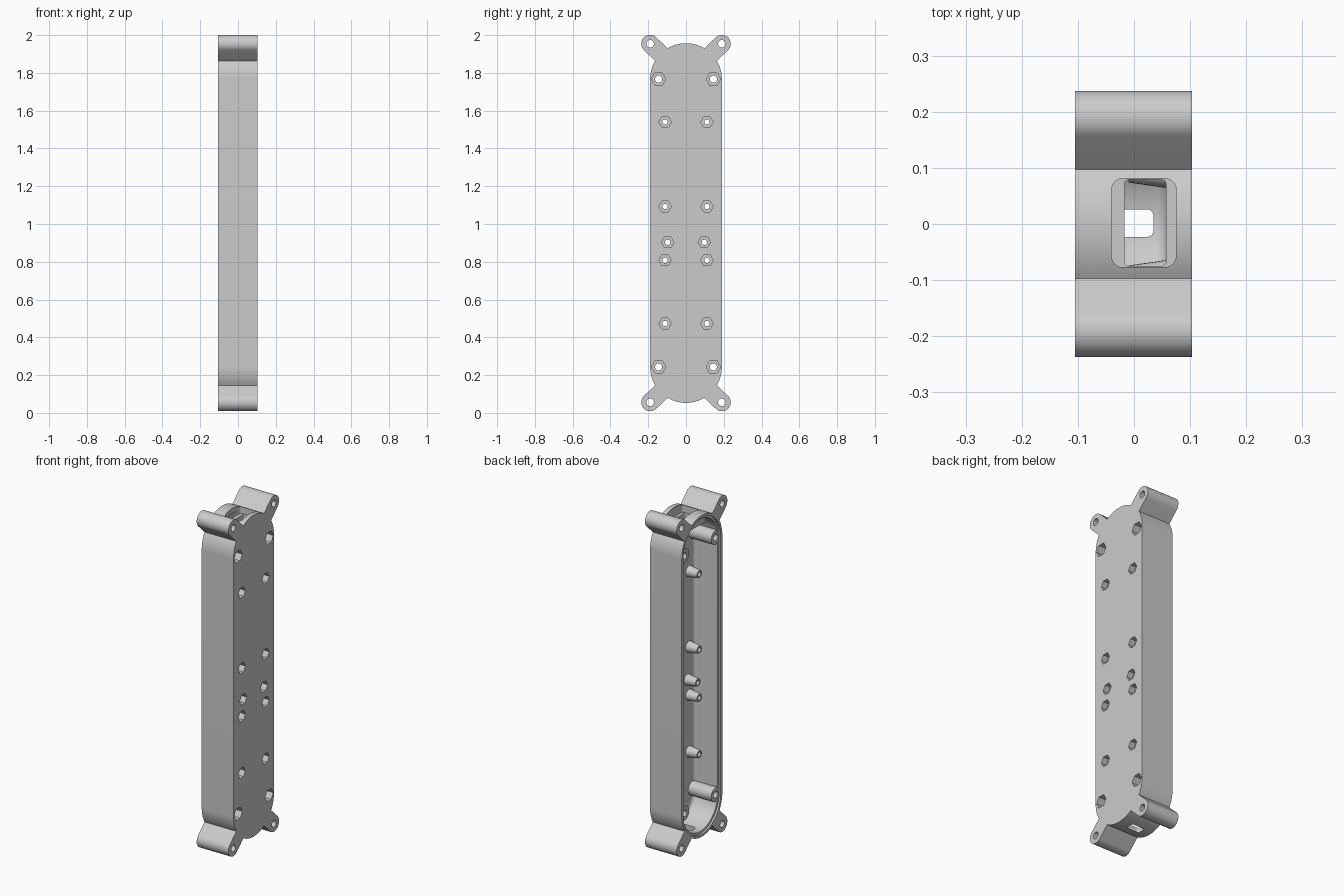
import bpy, bmesh, math

cube = bpy.data.objects.get("Cube")
if cube:
    bpy.data.objects.remove(cube, do_unlink=True)

grey = bpy.data.materials.new("light grey plastic")
grey.use_nodes = True
grey.diffuse_color = (0.6, 0.6, 0.6, 1)
grey.node_tree.nodes["Principled BSDF"].inputs["Base Color"].default_value = (0.6, 0.6, 0.6, 1)

BACK, OPEN = 0.103, -0.105        # closed face and open face along x
TOP, LOW, R = 1.767, 0.243, 0.19  # end arc centres and radius
EAR_Y, EAR_R = 0.19, 0.047
FLOOR = 0.058                     # inner face of the closed side


def arc(cy, cz, r, a0, a1, n):
    return [(cy + r * math.cos(math.radians(a0 + (a1 - a0) * i / n)),
             cz + r * math.sin(math.radians(a0 + (a1 - a0) * i / n))) for i in range(n + 1)]


def circle(cy, cz, r, n=24):
    return arc(cy, cz, r, 0, 360, n)[:-1]


def hexagon(cy, cz, r):
    # hexagon with four points per side, so it can be lofted to a circle
    c = circle(cy, cz, r, 6)
    return [(a[0] + (b[0] - a[0]) * t / 4, a[1] + (b[1] - a[1]) * t / 4)
            for a, b in zip(c, c[1:] + c[:1]) for t in range(4)]


def stadium(r):
    return arc(0, TOP, r, 0, 180, 40) + arc(0, LOW, r, 180, 360, 40)


def rounded_rect(x0, x1, y0, y1, r):
    return (arc(x1 - r, y1 - r, r, 0, 90, 6) + arc(x0 + r, y1 - r, r, 90, 180, 6)
            + arc(x0 + r, y0 + r, r, 180, 270, 6) + arc(x1 - r, y0 + r, r, 270, 360, 6))


def loft(bm, sections, axis="x"):
    """Closed solid through (position, outline) sections along an axis."""
    rings = [[bm.verts.new((p, u, v) if axis == "x" else (u, v, p)) for u, v in pts]
             for p, pts in sections]
    n = len(rings[0])
    for a, b in zip(rings, rings[1:]):
        for i in range(n):
            j = (i + 1) % n
            bm.faces.new((a[i], a[j], b[j], b[i]))
    bm.faces.new(rings[0][::-1])
    bm.faces.new(rings[-1])


def make(name, solids):
    bm = bmesh.new()
    for s in solids:
        loft(bm, *s)
    bmesh.ops.recalc_face_normals(bm, faces=bm.faces)
    me = bpy.data.meshes.new(name)
    bm.to_mesh(me)
    bm.free()
    me.materials.append(grey)
    ob = bpy.data.objects.new(name, me)
    bpy.context.collection.objects.link(ob)
    return ob


def combine(target, tool, operation):
    m = target.modifiers.new(tool.name, "BOOLEAN")
    m.operation, m.solver, m.object = operation, "EXACT", tool
    bpy.context.view_layer.objects.active = target
    bpy.ops.object.modifier_apply(modifier=m.name)
    bpy.data.objects.remove(tool, do_unlink=True)


# Outer outline: two round ends with diagonal mounting ears
gap = math.degrees(math.asin(EAR_R / R))
ear_z = TOP + 0.187
quarter = (arc(0, TOP, R, 0, 45 - gap, 10) + arc(EAR_Y, ear_z, EAR_R, -45, 135, 20)
           + arc(0, TOP, R, 45 + gap, 90, 10))
upper = quarter + [(-y, z) for y, z in quarter[-2::-1]]
lower = [(y, TOP + LOW - z) for y, z in upper[::-1]]
case = make("case", [([(OPEN, upper + lower), (BACK, upper + lower)],)])

# Hollow with a rounded floor edge, plus a shallow lid ledge
fillet = [(FLOOR - 0.022 + 0.022 * math.sin(a), stadium(0.14 + 0.022 * math.cos(a)))
          for a in [math.radians(d) for d in (0, 22.5, 45, 67.5, 90)]]
combine(case, make("cavity", [([(-0.2, stadium(0.175)), (-0.094, stadium(0.175)),
                               (-0.094, stadium(0.162))] + fillet,)]), "DIFFERENCE")

# Corner screw bosses, tapered standoffs and socket holder
boss_at = [(s * 0.145, z) for s in (-1, 1) for z in (TOP, LOW)]
post_at = [(s * y, z) for s in (-1, 1) for y, z in
           ((0.111, 1.54), (0.111, 1.093), (0.097, 0.903), (0.111, 0.808), (0.111, 0.473))]
inside = [([(-0.093, circle(y, z, 0.042)), (0.08, circle(y, z, 0.042))],) for y, z in boss_at]
inside += [([(-0.01, circle(y, z, 0.023)), (0.08, circle(y, z, 0.036))],) for y, z in post_at]
holder = rounded_rect(-0.06, 0.09, -0.1, 0.1, 0.005)
inside.append(([(1.87, holder), (1.924, holder)], "z"))
combine(case, make("inner_parts", inside), "UNION")

# Screw holes with hexagonal nut pockets
holes = [([(-0.2, circle(y, z, 0.019)), (0.058, circle(y, z, 0.019)),
           (0.058, hexagon(y, z, 0.038)), (0.2, hexagon(y, z, 0.038))],) for y, z in boss_at]
holes += [([(-0.2, circle(y, z, 0.014)), (0.068, circle(y, z, 0.014)),
            (0.068, hexagon(y, z, 0.033)), (0.2, hexagon(y, z, 0.033))],) for y, z in post_at]
# Ear holes
holes += [([(-0.2, circle(s * EAR_Y, z, 0.02)), (0.2, circle(s * EAR_Y, z, 0.02))],)
          for s in (-1, 1) for z in (ear_z, TOP + LOW - ear_z)]
# Stepped socket opening in the top, cable slot in the bottom
wide = rounded_rect(-0.04, 0.075, -0.077, 0.081, 0.02)
narrow = rounded_rect(-0.017, 0.057, -0.075, 0.079, 0.008)
slot = rounded_rect(-0.05, 0.035, -0.023, 0.026, 0.012)
holes.append(([(1.84, narrow), (1.9, narrow), (1.9, wide), (2.1, wide)], "z"))
holes.append(([(-0.1, slot), (0.16, slot)], "z"))
combine(case, make("holes", holes), "DIFFERENCE")

# Smooth curved walls, keep the edges sharp
bpy.ops.object.select_all(action="DESELECT")
case.select_set(True)
bpy.context.view_layer.objects.active = case
bpy.ops.object.shade_smooth_by_angle(angle=math.radians(30))
